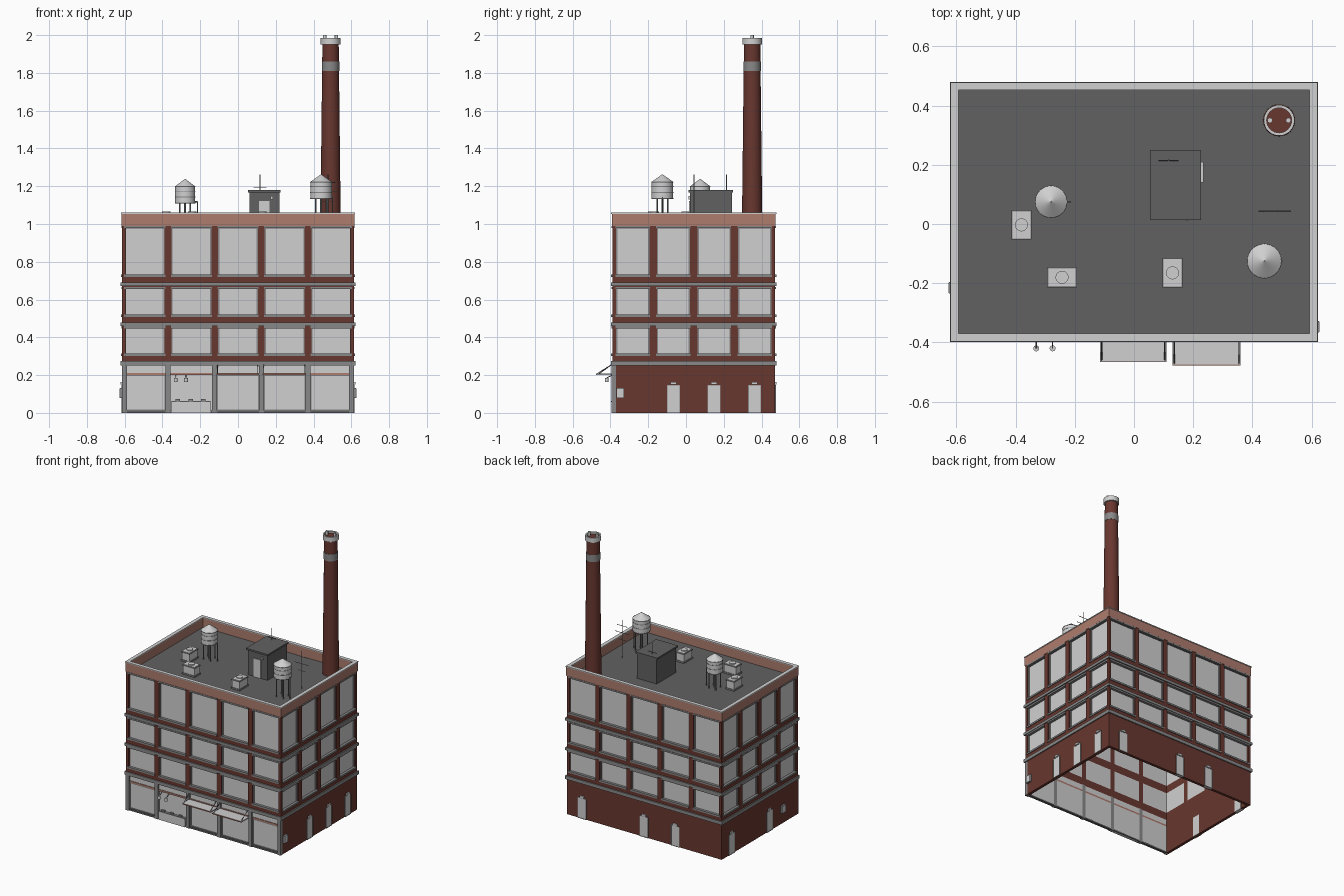
import bpy, bmesh, math
from mathutils import Matrix, Vector

cube = bpy.data.objects.get("Cube")
if cube:
    bpy.data.objects.remove(cube, do_unlink=True)


def material(name, r, g, b):
    m = bpy.data.materials.new(name)
    m.use_nodes = True
    m.diffuse_color = (r, g, b, 1)
    m.node_tree.nodes["Principled BSDF"].inputs["Base Color"].default_value = (r, g, b, 1)
    return m


BRICK = material("dark brick", .14, .038, .029)
TERRA = material("pale terracotta", .42, .2, .155)
LIGHT = material("light grey", .63, .63, .63)
GREY = material("mid grey", .25, .25, .25)
ROOF = material("dark grey", .12, .12, .12)

parts = {}


def part(name, mat):
    """Return the mesh under construction for one named part."""
    if name not in parts:
        parts[name] = (bmesh.new(), mat)
    return parts[name][0]


def box(name, mat, x0, x1, y0, y1, z0, z1):
    lo, hi = Vector((x0, y0, z0)), Vector((x1, y1, z1))
    m = Matrix.Translation((lo + hi) / 2) @ Matrix.Diagonal((hi - lo).to_4d())
    bmesh.ops.create_cube(part(name, mat), size=1, matrix=m)


def cone(name, mat, x, y, z0, z1, r0, r1=None, sides=32):
    bmesh.ops.create_cone(part(name, mat), cap_ends=True, segments=sides,
                          radius1=r0, radius2=r0 if r1 is None else r1, depth=z1 - z0,
                          matrix=Matrix.Translation((x, y, (z0 + z1) / 2)))


def rod(name, mat, a, b, r):
    a, b = Vector(a), Vector(b)
    turn = (b - a).to_track_quat('Z', 'Y').to_matrix().to_4x4()
    bmesh.ops.create_cone(part(name, mat), cap_ends=True, segments=8, radius1=r, radius2=r,
                          depth=(b - a).length, matrix=Matrix.Translation((a + b) / 2) @ turn)


HX, Y0, Y1 = .613, -.39, .472       # outer wall planes
ROOF_Z, TOP = .99, 1.06


def wall_box(side, name, mat, u0, u1, z0, z1, d0, d1):
    """Box on a wall: u runs along it, d points outward from it."""
    if side == "front":
        box(name, mat, u0, u1, Y0 - d1, Y0 - d0, z0, z1)
    elif side == "back":
        box(name, mat, u0, u1, Y1 + d0, Y1 + d1, z0, z1)
    elif side == "right":
        box(name, mat, HX + d0, HX + d1, u0, u1, z0, z1)
    else:
        box(name, mat, -HX - d1, -HX - d0, u0, u1, z0, z1)


def outline(side, name, mat, u0, u1, z0, z1, w, d0, d1):
    """Rectangular frame just inside the given opening."""
    wall_box(side, name, mat, u0, u0 + w, z0, z1, d0, d1)
    wall_box(side, name, mat, u1 - w, u1, z0, z1, d0, d1)
    wall_box(side, name, mat, u0 + w, u1 - w, z0, z0 + w, d0, d1)
    wall_box(side, name, mat, u0 + w, u1 - w, z1 - w, z1, d0, d1)


# Upper walls: window bays between brick piers, with stone courses
FLOORS = [(.305, .455), (.511, .663), (.723, .985)]
FRONT_X = [i * .247 for i in range(-2, 3)]
SIDE_Y = [.041 + (i - 1.5) * .215 for i in range(4)]
WALLS = {"front": (-HX, HX, FRONT_X, .106), "back": (-HX, HX, FRONT_X, .106),
         "right": (Y0, Y1, SIDE_Y, .088), "left": (Y0, Y1, SIDE_Y, .088)}
T = -.02
for side, (a, b, centres, half) in WALLS.items():
    bottom = .25 if side == "front" else 0
    levels = [bottom] + [z for f in FLOORS for z in f] + [ROOF_Z]
    for z0, z1 in zip(levels[::2], levels[1::2]):
        wall_box(side, side + "_wall", BRICK, a, b, z0, z1, T, 0)
    edges = [a] + [c + s * half for c in centres for s in (-1, 1)] + [b]
    for u0, u1 in zip(edges[::2], edges[1::2]):
        wall_box(side, side + "_wall", BRICK, u0, u1, levels[1], ROOF_Z, T, 0)
    for z0, z1 in FLOORS:
        for c in centres:
            u0, u1 = c - half, c + half
            wall_box(side, "window_panes", LIGHT, u0, u1, z0, z1, T, -.014)
            outline(side, "window_frames", GREY, u0, u1, z0, z1, .007, -.014, -.007)
            wall_box(side, "window_sills", GREY, u0 - .003, u1 + .003, z0 - .003, z0 + .009, -.012, .006)
            wall_box(side, "window_lintels", GREY, u0 - .003, u1 + .003, z1 - .007, z1 + .004, -.012, .004)
    for z0, z1 in [(.252, .276), (.459, .478), (.671, .69)]:
        wall_box(side, "stone_courses", GREY, a - .008, b + .008, z0, z1, 0, .008)
    # Parapet and coping
    wall_box(side, "parapet", TERRA, a - .003, b + .003, ROOF_Z, TOP - .006, T, .003)
    wall_box(side, "parapet_coping", LIGHT, a - .006, b + .006, TOP - .006, TOP, T, .006)

box("roof_deck", ROOF, -HX + .01, HX - .01, Y0 + .01, Y1 - .01, ROOF_Z - .015, ROOF_Z)

# Ground floor doors with lamps above
DOORS = {"right": SIDE_Y[1:], "left": [SIDE_Y[1], SIDE_Y[3]], "back": [-.247, 0, .49]}
for side, centres in DOORS.items():
    for c in centres:
        wall_box(side, "service_doors", LIGHT, c - .031, c + .031, 0, .145, -.022, .003)
        outline(side, "door_frames", GREY, c - .034, c + .034, -.0, .148, .003, 0, .005)
        wall_box(side, "door_lamps", LIGHT, c - .016, c + .016, .149, .163, 0, .008)
for side, y in (("right", -.347), ("left", -.215)):
    wall_box(side, "meter_boxes", LIGHT, y - .018, y + .018, .08, .13, 0, .014)
    outline(side, "meter_box_trim", GREY, y - .02, y + .02, .078, .132, .003, 0, .012)

# Shopfront
for i in range(6):
    x = max(-.6, min(.6, (i - 2.5) * .247))
    box("shop_pillars", GREY, x - .013, x + .013, Y0 - .004, Y0 + .02, 0, .255)
for i, c in enumerate(FRONT_X):
    u0, u1 = c - .111, c + .111
    wall_box("front", "shop_glass", LIGHT, u0, u1, .01, .2, T, -.012)
    wall_box("front", "shop_transoms", LIGHT, u0, u1, .212, .25, T, -.008)
    wall_box("front", "shop_rail", TERRA, u0, u1, .2, .212, T, -.004)
    wall_box("front", "shop_base", ROOF, u0, u1, 0, .012, T, -.002)
    if i != 1:
        outline("front", "shop_frames", GREY, u0, u1, .012, .2, .006, -.012, -.006)

# Serving counter with goods and hanging lamps
box("serving_counter", LIGHT, -.352, -.145, Y0 - .004, Y0 + .015, 0, .062)
box("counter_edge", GREY, -.352, -.145, Y0 - .006, Y0 + .015, .058, .064)
for x in (-.32, -.25, -.185):
    box("counter_goods", GREY, x - .012, x + .012, Y0 - .002, Y0 + .008, .064, .074)
for x in (-.33, -.275):
    cone("hanging_lamps", LIGHT, x, -.42, .163, .185, .01, sides=16)
    rod("lamp_arms", GREY, (x, -.42, .185), (x, Y0, .2), .002)

# Flat canopies hung on rods
for x0, x1, y in ((-.115, .11, -.464), (.13, .36, -.475)):
    box("canopies", LIGHT, x0, x1, y, Y0, .2, .208)
    box("canopy_edges", TERRA, x0, x1, y - .002, y, .2, .208)
    for x in (x0 + .006, x1 - .006):
        rod("canopy_rods", ROOF, (x, y + .004, .207), (x, Y0, .258), .002)

# Chimney
CX, CY = .49, .35
cone("chimney_shaft", BRICK, CX, CY, ROOF_Z, 1.972, .054, .043)
cone("chimney_band", GREY, CX, CY, 1.81, 1.86, .0465)
ring = part("chimney_cap", LIGHT)
profile = [(.042, 1.95), (.052, 1.95), (.052, 1.985), (.042, 1.985), (.042, 1.95)]
verts = [ring.verts.new((CX + r, CY, z)) for r, z in profile]
loop = [ring.edges.new(p) for p in zip(verts, verts[1:])]
bmesh.ops.spin(ring, geom=verts + loop, cent=(CX, CY, 0), axis=(0, 0, 1),
               angle=math.tau, steps=32, use_merge=True)
bmesh.ops.remove_doubles(ring, verts=ring.verts, dist=.0001)
bmesh.ops.recalc_face_normals(ring, faces=ring.faces)
for s in (-1, 1):
    cone("warning_lamps", LIGHT, CX + s * .031, CY, 1.97, 2, .009, sides=12)

# Water tanks
for x, y, z, r, pipe in ((-.28, .075, 1.108, .053, .065), (.44, -.125, 1.132, .057, .06)):
    cone("water_tanks", LIGHT, x, y, z, z + .09, r)
    cone("tank_lids", LIGHT, x, y, z + .09, z + .13, r + .002, .002)
    for dz in (.003, .035, .066, .089):
        cone("tank_hoops", GREY, x, y, z + dz - .002, z + dz + .002, r + .0015)
    for i in range(4):
        t = math.pi / 4 + i * math.pi / 2
        px, py = x + .039 * math.cos(t), y + .039 * math.sin(t)
        rod("tank_legs", GREY, (px, py, ROOF_Z), (px, py, z), .0035)
    rod("tank_pipes", GREY, (x, y, ROOF_Z), (x, y, z), .005)
    rod("tank_pipes", GREY, (x + pipe, y, ROOF_Z), (x + pipe, y, z + .01), .003)
    rod("tank_pipes", GREY, (x + pipe, y, z + .01), (x + r - .005, y, z + .01), .003)

# Roof access hut
box("roof_hut", ROOF, .062, .219, .022, .243, ROOF_Z, 1.168)
box("hut_roof", ROOF, .054, .226, .014, .25, 1.168, 1.18)
box("hut_door", LIGHT, .11, .166, .017, .022, ROOF_Z, 1.122)
box("hut_lamp", LIGHT, .172, .186, .012, .022, 1.13, 1.147)
box("hut_vent", LIGHT, .219, .235, .14, .21, 1.005, 1.045)

# Rooftop cooling units
for x, y, hx, hy in ((-.38, -.003, .03, .046), (-.243, -.18, .046, .03), (.13, -.165, .03, .046)):
    box("cooling_units", LIGHT, x - hx, x + hx, y - hy, y + hy, ROOF_Z + .008, 1.06)
    box("cooling_unit_rims", GREY, x - hx - .004, x + hx + .004, y - hy - .004, y + hy + .004, 1.05, 1.056)
    box("cooling_unit_bases", GREY, x - hx - .004, x + hx + .004, y - hy - .004, y + hy + .004, ROOF_Z, ROOF_Z + .01)
    cone("cooling_fans", LIGHT, x, y, 1.06, 1.066, .022, sides=20)

# Aerials
for x, y, z, bars in ((.117, .215, 1.18, ((1.195, .034),)),
                      (.475, .043, ROOF_Z, ((1.12, .03), (1.17, .055), (1.22, .04)))):
    rod("aerial_poles", GREY, (x, y, z), (x, y, 1.262), .003)
    for bz, w in bars:
        rod("aerial_bars", GREY, (x - w, y, bz), (x + w, y, bz), .0018)

# Turn every part into an object
ROUND = ("chimney", "tank", "lamps", "fans", "rods", "aerial")
for name, (bm, mat) in parts.items():
    mesh = bpy.data.meshes.new(name)
    bm.to_mesh(mesh)
    bm.free()
    mesh.materials.append(mat)
    obj = bpy.data.objects.new(name, mesh)
    bpy.context.collection.objects.link(obj)
    if any(word in name for word in ROUND):
        bpy.ops.object.select_all(action='DESELECT')
        obj.select_set(True)
        bpy.context.view_layer.objects.active = obj
        bpy.ops.object.shade_smooth_by_angle(angle=math.radians(35))
